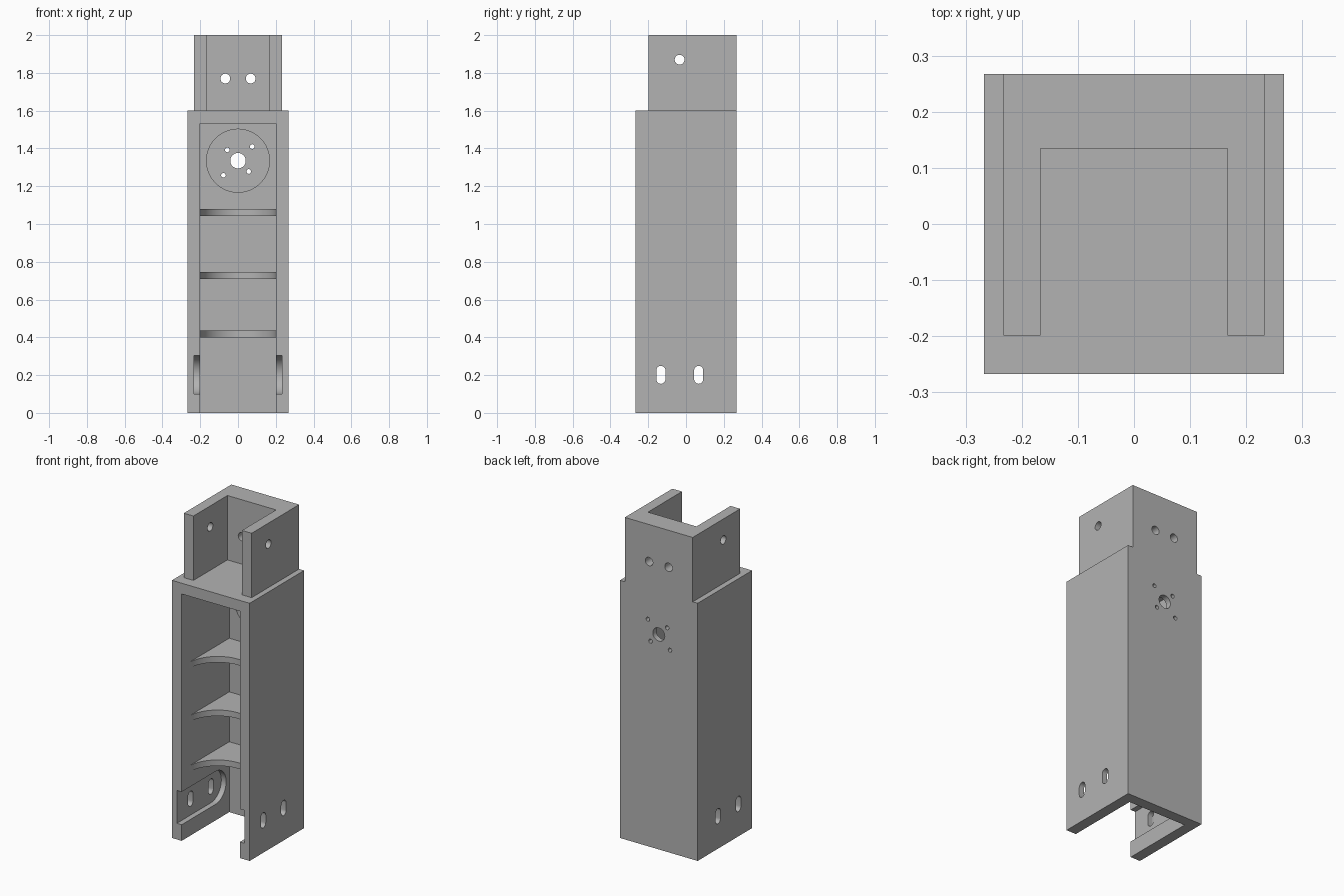
import bpy, bmesh
from math import pi, sin, cos, radians

if "Cube" in bpy.data.objects:
    bpy.data.objects.remove(bpy.data.objects["Cube"], do_unlink=True)

gray = bpy.data.materials.new("plain gray")
gray.use_nodes = True
gray.diffuse_color = (0.45, 0.45, 0.45, 1)
gray.node_tree.nodes["Principled BSDF"].inputs["Base Color"].default_value = gray.diffuse_color


def arc(cx, cy, r, start, end, n):
    """Points along an arc, angles in radians."""
    return [(cx + r * cos(start + (end - start) * i / n),
             cy + r * sin(start + (end - start) * i / n)) for i in range(n + 1)]


def circle(cx, cy, r, n=32):
    return arc(cx, cy, r, 0, 2 * pi, n)[:-1]


def rect(x0, x1, y0, y1):
    return [(x0, y0), (x1, y0), (x1, y1), (x0, y1)]


def prism(name, outline, axis, lo, hi):
    """Extrude an outline along an axis: X uses (y, z), Y uses (x, z), Z uses (x, y)."""
    place = {"X": lambda a, b, d: (d, a, b),
             "Y": lambda a, b, d: (a, d, b),
             "Z": lambda a, b, d: (a, b, d)}[axis]
    bm = bmesh.new()
    bottom = [bm.verts.new(place(a, b, lo)) for a, b in outline]
    top = [bm.verts.new(place(a, b, hi)) for a, b in outline]
    bm.faces.new(bottom)
    bm.faces.new(top)
    for i in range(len(outline)):
        j = (i + 1) % len(outline)
        bm.faces.new((bottom[i], bottom[j], top[j], top[i]))
    bmesh.ops.recalc_face_normals(bm, faces=bm.faces)
    mesh = bpy.data.meshes.new(name)
    bm.to_mesh(mesh)
    bm.free()
    mesh.materials.append(gray)
    ob = bpy.data.objects.new(name, mesh)
    bpy.context.collection.objects.link(ob)
    return ob


def activate(ob):
    bpy.ops.object.select_all(action="DESELECT")
    ob.select_set(True)
    bpy.context.view_layer.objects.active = ob


def cut(target, outline, axis, lo, hi):
    """Subtract an extruded outline from the target."""
    cutter = prism("cutter", outline, axis, lo, hi)
    cutter.hide_render = True
    mod = target.modifiers.new("cut", "BOOLEAN")
    mod.operation = "DIFFERENCE"
    mod.solver = "EXACT"
    mod.object = cutter
    activate(target)
    bpy.ops.object.modifier_apply(modifier=mod.name)
    bpy.data.objects.remove(cutter, do_unlink=True)


def smooth(ob):
    activate(ob)
    bpy.ops.object.shade_smooth_by_angle(angle=radians(30))


H = 0.267    # half width of the housing
IN = 0.2     # half width of its cavity

# Housing, open at the front and the bottom
housing = prism("housing", rect(-H, H, -H, H), "Z", 0, 1.6)
cut(housing, rect(-IN, IN, -0.1, 1.533), "Y", -0.4, IN)

# Round motor seat, shaft hole and screw holes in the back wall
cut(housing, circle(0, 1.335, 0.167, 64), "Y", 0.1, 0.233)
cut(housing, circle(0, 1.335, 0.041), "Y", 0.1, 0.4)
for x, z in ((-0.057, 1.392), (0.075, 1.41), (0.057, 1.278), (-0.077, 1.258)):
    cut(housing, circle(x, z, 0.0125, 16), "Y", 0.1, 0.4)

# Round-ended channels on the inner side walls, open at the front
channel = [(-0.4, 0.1)] + arc(0.067, 0.202, 0.102, -pi / 2, pi / 2, 24) + [(-0.4, 0.304)]
cut(housing, channel, "X", -0.233, 0.233)

# Upright slots through both side walls
for y in (-0.133, 0.067):
    slot = arc(y, 0.225, 0.024, 0, pi, 12) + arc(y, 0.178, 0.024, pi, 2 * pi, 12)
    cut(housing, slot, "X", -0.4, 0.4)
smooth(housing)

# Shelves with a half-round front edge
shelf_outline = [(-IN, IN)] + arc(0, -IN, IN, pi, 0, 48) + [(IN, IN)]
for level, z in (("lower", 0.4), ("middle", 0.71), ("upper", 1.043)):
    smooth(prism(level + "_shelf", shelf_outline, "Z", z, z + 0.037))

# U-shaped bracket on top with bolt holes
bracket = prism("top_bracket", [(-0.233, -0.199), (-0.167, -0.199), (-0.167, 0.135),
                                (0.167, 0.135), (0.167, -0.199), (0.233, -0.199),
                                (0.233, H), (-0.233, H)], "Z", 1.6, 2)
cut(bracket, circle(-0.034, 1.87, 0.026), "X", -0.4, 0.4)
for x in (-0.067, 0.067):
    cut(bracket, circle(x, 1.77, 0.026), "Y", 0, 0.4)
smooth(bracket)
